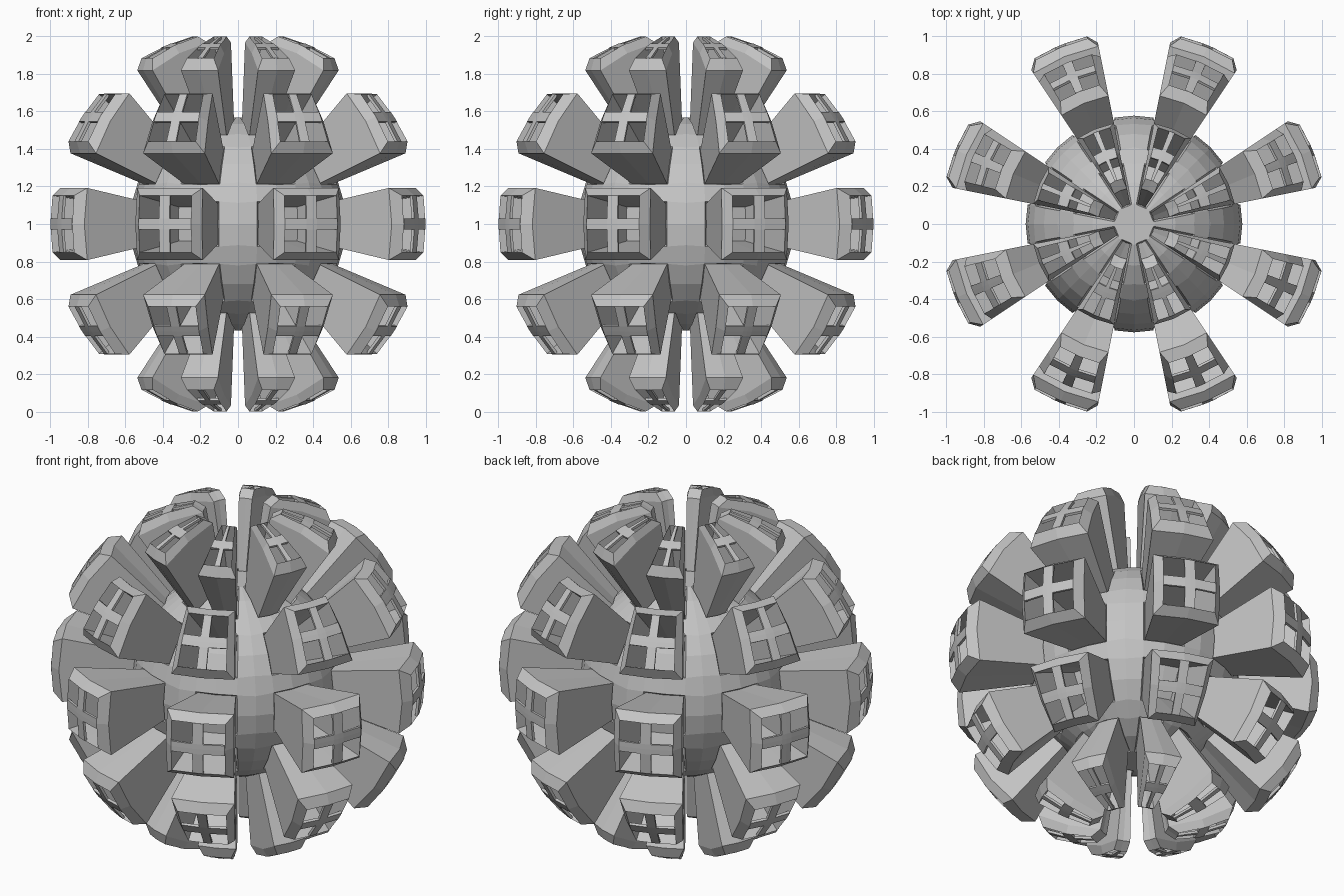
import bpy, bmesh, math
from mathutils import Vector

if "Cube" in bpy.data.objects:
    bpy.data.objects.remove(bpy.data.objects["Cube"])

STEP = math.pi / 16          # 11.25 degrees, one sphere segment
CENTRE = Vector((0, 0, 1))
R_CORE, R_FLOOR, R_RIM, R_TOP = 0.555, 0.62, 0.985, 1.03
BANDS = [(-7, -5), (-4, -2), (-1, 1), (2, 4), (5, 7)]   # block latitudes in steps
LONS = [(4 * k + 1, 4 * k + 3) for k in range(8)]       # block longitudes in steps
MARGIN, BAR = 0.125, 0.075   # chamfer width and half bar width, share of a block

grey = bpy.data.materials.new("light grey")
grey.diffuse_color = (0.55, 0.55, 0.55, 1)
grey.use_nodes = True
grey.node_tree.nodes["Principled BSDF"].inputs["Base Color"].default_value = grey.diffuse_color


def point(lat, lon, r):
    a, b = lat * STEP, lon * STEP
    return CENTRE + r * Vector((math.cos(a) * math.cos(b), math.cos(a) * math.sin(b), math.sin(a)))


def finish(bm, name):
    mesh = bpy.data.meshes.new(name)
    bm.to_mesh(mesh)
    bm.free()
    mesh.materials.append(grey)
    ob = bpy.data.objects.new(name, mesh)
    bpy.context.collection.objects.link(ob)
    return ob


def patch(bm, band, lon, r, cuts):
    """Grid of vertices on a sphere patch; cuts are fractions across it."""
    return [[bm.verts.new(point(band[0] + (band[1] - band[0]) * v,
                                lon[0] + (lon[1] - lon[0]) * u, r)) for u in cuts] for v in cuts]


def cap(bm, g, keep=lambda i, j: True):
    for i in range(len(g) - 1):
        for j in range(len(g) - 1):
            if keep(i, j):
                bm.faces.new((g[i][j], g[i][j + 1], g[i + 1][j + 1], g[i + 1][j]))


def border(g):
    return [g[0][0], g[0][1], g[0][2], g[1][2], g[2][2], g[2][1], g[2][0], g[1][0]]


def skirt(bm, g, h):
    a, b = border(g), border(h)
    for i in range(8):
        k = (i + 1) % 8
        bm.faces.new((a[i], a[k], b[k], b[i]))


# Core ball: the channels between the blocks are slightly raised
bm = bmesh.new()
bmesh.ops.create_uvsphere(bm, u_segments=32, v_segments=16, radius=R_CORE)
poles = [v for v in bm.verts if abs(v.co.z) > R_CORE * 0.995]
bmesh.ops.dissolve_verts(bm, verts=poles)


def in_block(face):
    c = face.calc_center_median()
    lat = math.asin(max(-1, min(1, c.z / c.length))) / STEP
    lon = (math.atan2(c.y, c.x) / STEP) % 4
    return 1 < lon < 3 and any(a < lat < b for a, b in BANDS)


bm.normal_update()
channels = [f for f in bm.faces if not in_block(f)]
bmesh.ops.inset_region(bm, faces=channels, thickness=0.008, depth=0.022,
                       use_even_offset=True, use_boundary=True)
bmesh.ops.translate(bm, verts=bm.verts, vec=CENTRE)
finish(bm, "core_ball")

# Hollow blocks: flared walls, chamfered rim, open well
bm = bmesh.new()
whole = (0, 0.5, 1)
inner = (MARGIN, 0.5, 1 - MARGIN)
for band in BANDS:
    for lon in LONS:
        base = patch(bm, band, lon, R_CORE - 0.01, whole)
        rim = patch(bm, band, lon, R_RIM, whole)
        lip = patch(bm, band, lon, R_TOP, inner)
        well = patch(bm, band, lon, R_FLOOR, inner)
        cap(bm, base)
        skirt(bm, base, rim)
        skirt(bm, rim, lip)
        skirt(bm, lip, well)
        cap(bm, well)
bmesh.ops.delete(bm, geom=[v for v in bm.verts if not v.link_faces], context='VERTS')
bmesh.ops.recalc_face_normals(bm, faces=bm.faces)
finish(bm, "hollow_blocks")

# Crossbars over each well
bm = bmesh.new()
cuts = (MARGIN, 0.5 - BAR, 0.5, 0.5 + BAR, 1 - MARGIN)
for band in BANDS:
    for lon in LONS:
        cap(bm, patch(bm, band, lon, R_TOP, cuts), lambda i, j: i in (1, 2) or j in (1, 2))
bmesh.ops.delete(bm, geom=[v for v in bm.verts if not v.link_faces], context='VERTS')
bars = finish(bm, "crossbars")
mod = bars.modifiers.new("thickness", 'SOLIDIFY')
mod.thickness = 0.015
mod.offset = -1
